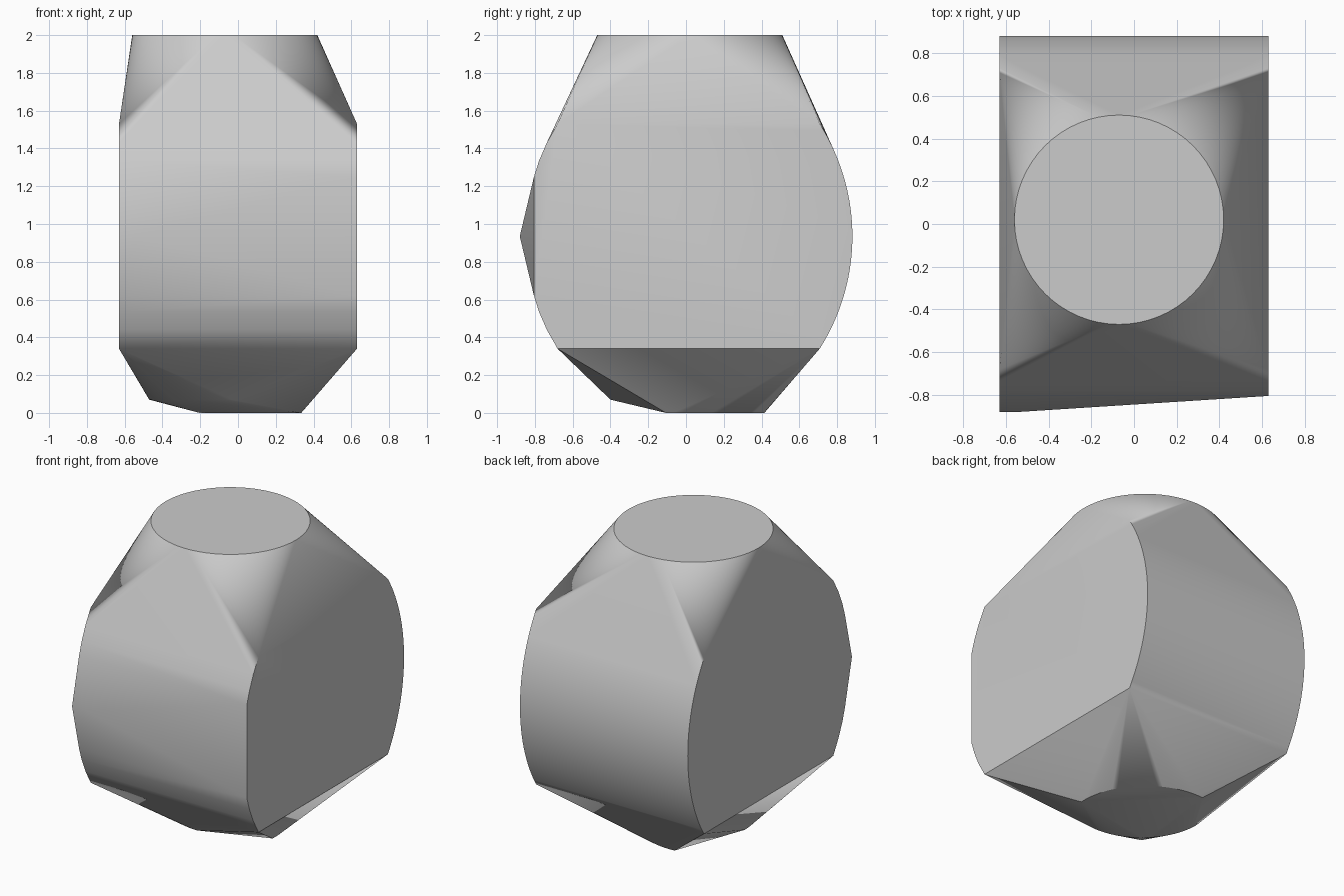
import bpy, bmesh
from math import sin, cos, radians, sqrt

cube = bpy.data.objects.get("Cube")
if cube:
    bpy.data.objects.remove(cube, do_unlink=True)

HALF = 0.63          # half width between the flat sides
MID, RISE = 0.935, 0.595   # height of the barrel axis, half height of the flat sides


def arc(cx, cy, z, r, start, end, steps):
    """Points along a level arc, angles in degrees."""
    angles = [radians(start + (end - start) * i / steps) for i in range(steps + 1)]
    return [(cx + r * cos(a), cy + r * sin(a), z) for a in angles]


# Round top face
points = arc(-0.07, 0.02, 2.0, 0.49, 0, 360, 64)[:-1]

# Flat part of the base and its raised front edge
points += arc(-0.16, -0.08, 0.0, 0.495, -3, 95, 24)
points += arc(-0.03, 0.04, 0.07, 0.44, 180, 270, 20)

# Barrel body: rounded back and front, repeated on both flat sides
for x in (-HALF, HALF):
    for i in range(33):
        dz = RISE * (i / 16 - 1)
        points.append((x, sqrt(1.11 ** 2 - dz ** 2) - 0.229, MID + dz))
    for side in (-1, 1):
        for y, dz in ((-0.805, 0.315), (-0.778, 0.40), (-0.737, 0.495), (-0.68, RISE)):
            points.append((x, y, MID + side * dz))

# Short ridge on the front
points += [(-HALF, -0.88, MID), (-0.54, -0.88, MID)]

# Wrap all outlines in one convex skin
bm = bmesh.new()
for p in points:
    bm.verts.new(p)
hull = bmesh.ops.convex_hull(bm, input=bm.verts[:])
loose = [v for v in bm.verts if not v.link_faces]
bmesh.ops.delete(bm, geom=loose, context='VERTS')
bmesh.ops.dissolve_limit(bm, angle_limit=radians(0.3), verts=bm.verts[:], edges=bm.edges[:])
bmesh.ops.recalc_face_normals(bm, faces=bm.faces[:])

mesh = bpy.data.meshes.new("faceted_body")
bm.to_mesh(mesh)
bm.free()
body = bpy.data.objects.new("faceted_body", mesh)
bpy.context.collection.objects.link(body)

# Plain grey
grey = bpy.data.materials.new("grey")
grey.use_nodes = True
colour = (0.6, 0.6, 0.6, 1)
grey.diffuse_color = colour
grey.node_tree.nodes["Principled BSDF"].inputs["Base Color"].default_value = colour
mesh.materials.append(grey)

# Smooth curves, crisp rims
bpy.ops.object.select_all(action='DESELECT')
body.select_set(True)
bpy.context.view_layer.objects.active = body
bpy.ops.object.shade_smooth_by_angle(angle=radians(30))
weighted = body.modifiers.new("even_shading", 'WEIGHTED_NORMAL')
weighted.keep_sharp = True
